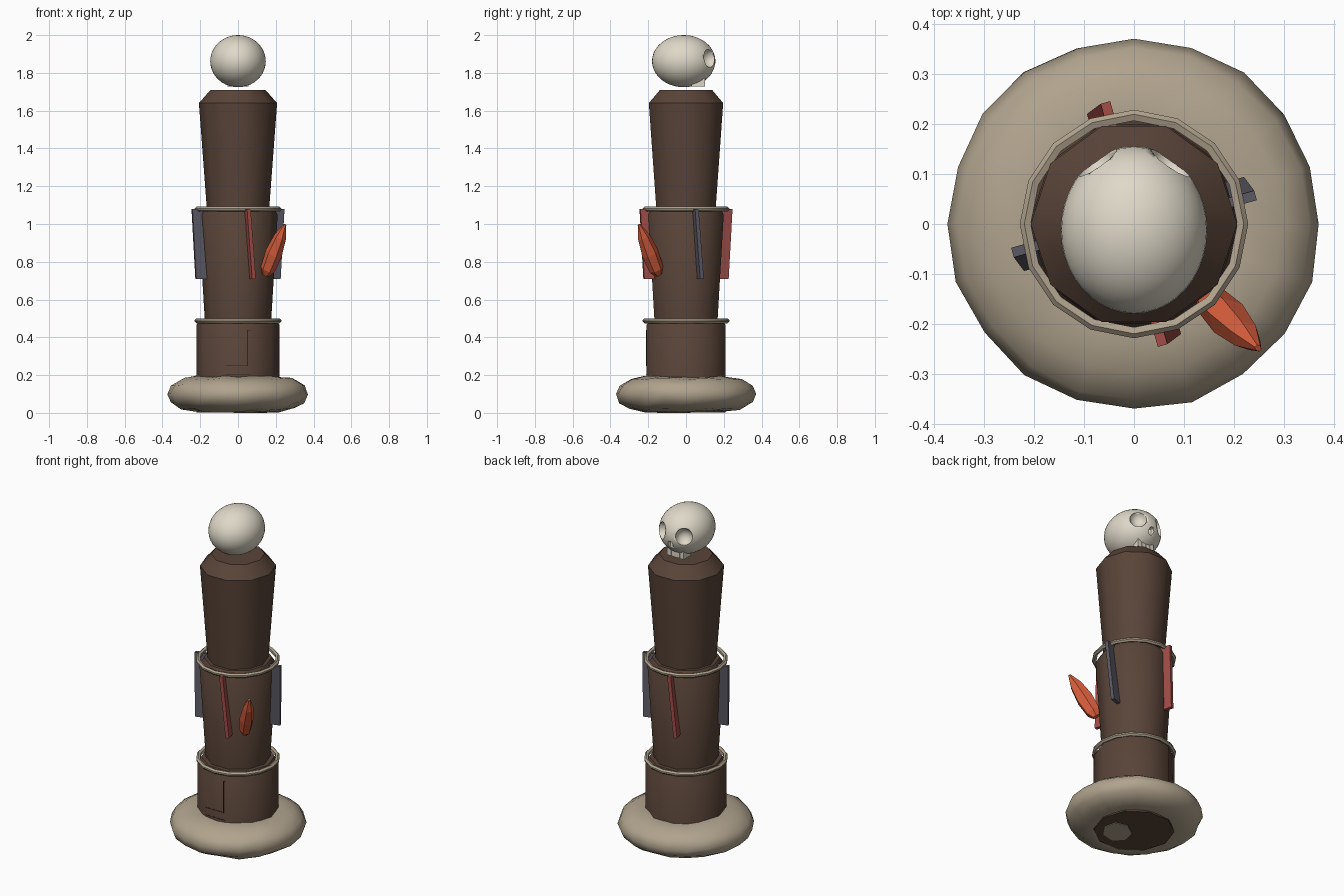
import bpy, bmesh, math, random
from mathutils import Matrix, Vector

random.seed(4)
cube = bpy.data.objects.get("Cube")
if cube:
    bpy.data.objects.remove(cube, do_unlink=True)


def material(name, r, g, b):
    m = bpy.data.materials.new(name)
    m.diffuse_color = (r, g, b, 1)
    m.use_nodes = True
    node = next(n for n in m.node_tree.nodes if n.type == 'BSDF_PRINCIPLED')
    node.inputs["Base Color"].default_value = (r, g, b, 1)
    return m


brown = material("dark wood", 0.1, 0.058, 0.04)
groove = material("groove brown", 0.03, 0.018, 0.012)
beige = material("sandy beige", 0.44, 0.37, 0.27)
bone = material("bone", 0.74, 0.69, 0.58)
red = material("dull red", 0.36, 0.075, 0.065)
slate = material("slate grey", 0.105, 0.1, 0.125)
orange = material("flame orange", 0.68, 0.11, 0.045)


def finish(name, bm, mat, smooth=None):
    bmesh.ops.recalc_face_normals(bm, faces=bm.faces)
    me = bpy.data.meshes.new(name)
    bm.to_mesh(me)
    bm.free()
    ob = bpy.data.objects.new(name, me)
    bpy.context.collection.objects.link(ob)
    me.materials.append(mat)
    if smooth:
        bpy.ops.object.select_all(action='DESELECT')
        ob.select_set(True)
        bpy.context.view_layer.objects.active = ob
        bpy.ops.object.shade_smooth_by_angle(angle=math.radians(smooth))
    return ob


def lathe(profile, sides, closed=False):
    """Revolve (radius, height) points about z; cap the ends or close the loop."""
    bm = bmesh.new()
    rings = []
    for r, z in profile:
        rings.append([bm.verts.new((r * math.cos(a), r * math.sin(a), z))
                      for a in (math.tau * i / sides for i in range(sides))])
    pairs = list(zip(rings, rings[1:]))
    if closed:
        pairs.append((rings[-1], rings[0]))
    else:
        bm.faces.new(rings[0])
        bm.faces.new(rings[-1])
    for a, b in pairs:
        for i in range(sides):
            j = (i + 1) % sides
            bm.faces.new((a[i], a[j], b[j], b[i]))
    return bm


def box(name, lo, hi, mat):
    bm = bmesh.new()
    bmesh.ops.create_cube(bm, size=1)
    lo, hi = Vector(lo), Vector(hi)
    for v in bm.verts:
        v.co = (lo + hi) / 2 + v.co * (hi - lo)
    return finish(name, bm, mat)


# Stacked ten-sided column sections
finish("lower_column", lathe([(.22, .003), (.22, .465), (.2, .495)], 10), brown, 40)
finish("middle_column", lathe([(.175, .48), (.21, 1.05), (.185, 1.09)], 10), brown, 40)
finish("upper_column", lathe([(.165, 1.08), (.207, 1.64), (.145, 1.71)], 10), brown, 40)

# Thin bands around the joints
for name, z in (("lower_band", .487), ("upper_band", 1.079)):
    profile = [(.207, z - .008), (.22, z - .013), (.229, z - .004),
               (.229, z + .004), (.22, z + .013), (.207, z + .008)]
    finish(name, lathe(profile, 16, True), beige, 35)

# Lumpy cushion at the foot
section = []
for i in range(12):
    a = math.tau * i / 12
    section.append((.225 + .15 * math.cos(a), .1 + .092 * math.sin(a)))
bm = lathe(section, 20, True)
for v in bm.verts:
    v.co.z += random.uniform(-.006, .006)
    v.co.xy *= random.uniform(.985, 1.005)
finish("foot_cushion", bm, beige, 60)

# Pale patch under the foot
bm = lathe([(.1, 0), (.1, .004)], 7)
bmesh.ops.scale(bm, vec=(1, .8, 1), verts=bm.verts)
bmesh.ops.rotate(bm, matrix=Matrix.Rotation(math.radians(45), 3, 'Z'), verts=bm.verts)
bmesh.ops.translate(bm, vec=(.065, -.065, 0), verts=bm.verts)
finish("foot_patch", bm, beige)

# Panel grooves on the front face
front = -.2095
for name, x0, x1, z0, z1 in (("panel_side_groove", .047, .052, .25, .44),
                             ("panel_top_groove", .047, .067, .436, .44),
                             ("panel_bottom_groove", -.067, .052, .248, .252),
                             ("panel_sill_groove", -.067, .067, .203, .207)):
    box(name, (x0, front - .001, z0), (x1, front + .003, z1), groove)

# Four slanted fins, alternating colours
names = ("left_fin", "back_fin", "right_fin", "front_fin")
for k, name in enumerate(names):
    bm = bmesh.new()
    bmesh.ops.create_cube(bm, size=1)
    for v in bm.verts:
        top, outer = v.co.z > 0, v.co.x > 0
        v.co.x = (.25 if outer else .185) - (0 if top else .012)
        v.co.y = v.co.y * .02 + (-.012 if top else .02)
        v.co.z = 1.08 if top else .71
    turn = math.radians(16 + 90 * k)
    bmesh.ops.rotate(bm, matrix=Matrix.Rotation(turn, 3, 'Z'), verts=bm.verts)
    finish(name, bm, red if k % 2 else slate)

# Faceted flame leaning out from the left front corner
bm = lathe([(.022, 0), (.043, .035), (.05, .13), (.036, .23), (.008, .305)], 6)
start, end = Vector((.145, -.145, .73)), Vector((.25, -.25, 1.0))
bmesh.ops.scale(bm, vec=(.8, 1, 1), verts=bm.verts)
lean = (end - start).to_track_quat('Z', 'Y').to_matrix()
bmesh.ops.rotate(bm, matrix=lean, verts=bm.verts)
bmesh.ops.translate(bm, vec=start, verts=bm.verts)
finish("flame", bm, orange)

# Skull facing the back, with sockets cut into it
centre = Vector((0, -.012, 1.862))


def ball(name, at, size, mat, segments=32):
    bm = bmesh.new()
    bmesh.ops.create_uvsphere(bm, u_segments=segments, v_segments=segments // 2, radius=1)
    for v in bm.verts:
        v.co = Vector(at) + v.co * Vector(size)
    return finish(name, bm, mat, 40)


skull = ball("skull", centre, (.147, .168, .138), bone, 40)
sockets = [ball("eye_cutter", (s * .078, .13, 1.878), (.048, .048, .05), bone, 20)
           for s in (-1, 1)]
sockets.append(ball("nose_cutter", (0, .145, 1.822), (.018, .025, .025), bone, 8))
for cutter in sockets:
    cutter.hide_render = True
    cutter.hide_viewport = True
    mod = skull.modifiers.new("socket", 'BOOLEAN')
    mod.operation = 'DIFFERENCE'
    mod.solver = 'EXACT'
    mod.object = cutter
# Freeze the cuts, then drop the cutters
bpy.context.view_layer.update()
cut = bpy.data.meshes.new_from_object(
    skull.evaluated_get(bpy.context.evaluated_depsgraph_get()))
skull.modifiers.clear()
skull.data = cut
for cutter in sockets:
    bpy.data.objects.remove(cutter, do_unlink=True)

# Upper jaw split into teeth
for i in range(4):
    x = -.056 + i * .028
    box("tooth_%d" % (i + 1), (x + .001, .03, 1.727), (x + .027, .1, 1.79), bone)
